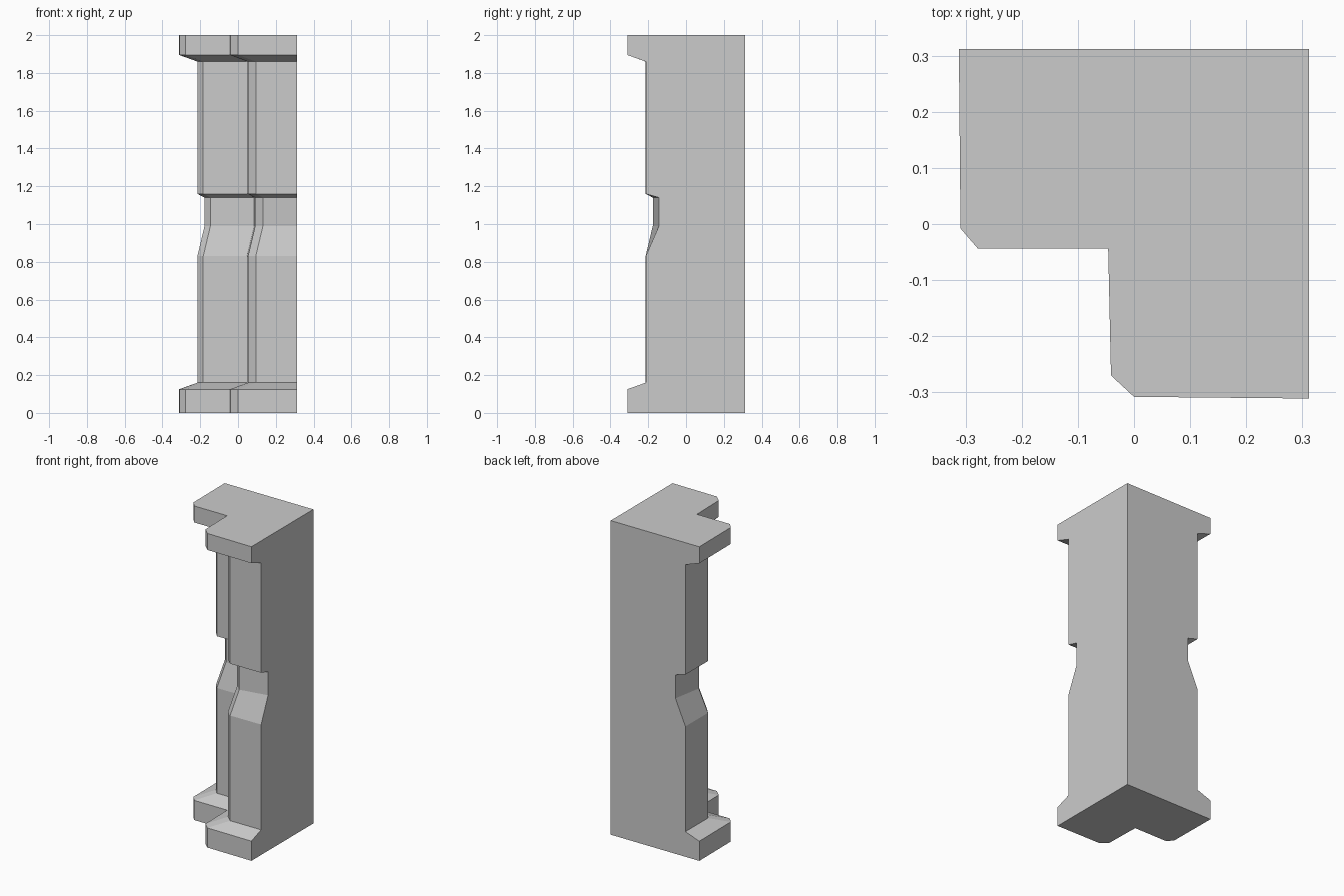
import bpy, bmesh

if "Cube" in bpy.data.objects:
    bpy.data.objects.remove(bpy.data.objects["Cube"])

# L-shaped cross-section with chamfered arm tips, counter-clockwise.
# Each point: x, y, and how it moves when the section narrows
# ("fixed" back corners, "x_end"/"y_end" wall edges, "free" front corners)
SECTION = [
    (0.312, 0.312, "fixed"),
    (-0.312, 0.312, "x_end"),
    (-0.309, -0.008, "free"),
    (-0.278, -0.044, "free"),
    (-0.046, -0.044, "free"),
    (-0.041, -0.270, "free"),
    (0.000, -0.308, "free"),
    (0.312, -0.311, "y_end"),
]

# Height, inset of front corners, inset of wall edges
CAP, SHAFT, NOTCH = (0.0, 0.0), (0.094, 0.098), (0.132, 0.168)
LEVELS = [
    (0.00, CAP), (0.125, CAP),          # base
    (0.16, SHAFT), (0.83, SHAFT),       # lower shaft
    (0.99, NOTCH), (1.14, NOTCH),       # waist notch
    (1.16, SHAFT), (1.86, SHAFT),       # upper shaft
    (1.895, CAP), (2.00, CAP),          # top cap
]


def place(point, z, inset):
    x, y, kind = point
    free, end = inset
    dx = {"free": free, "x_end": end}.get(kind, 0.0)
    dy = {"free": free, "y_end": end}.get(kind, 0.0)
    return (x + dx, y + dy, z)


# Corner pillar lofted through all levels
bm = bmesh.new()
rings = [[bm.verts.new(place(p, z, inset)) for p in SECTION] for z, inset in LEVELS]
n = len(SECTION)
for low, high in zip(rings, rings[1:]):
    for i in range(n):
        j = (i + 1) % n
        bm.faces.new((low[i], low[j], high[j], high[i]))
bm.faces.new(list(reversed(rings[0])))
bm.faces.new(rings[-1])
bmesh.ops.recalc_face_normals(bm, faces=bm.faces)

mesh = bpy.data.meshes.new("corner_pillar")
bm.to_mesh(mesh)
bm.free()
pillar = bpy.data.objects.new("corner_pillar", mesh)
bpy.context.collection.objects.link(pillar)
